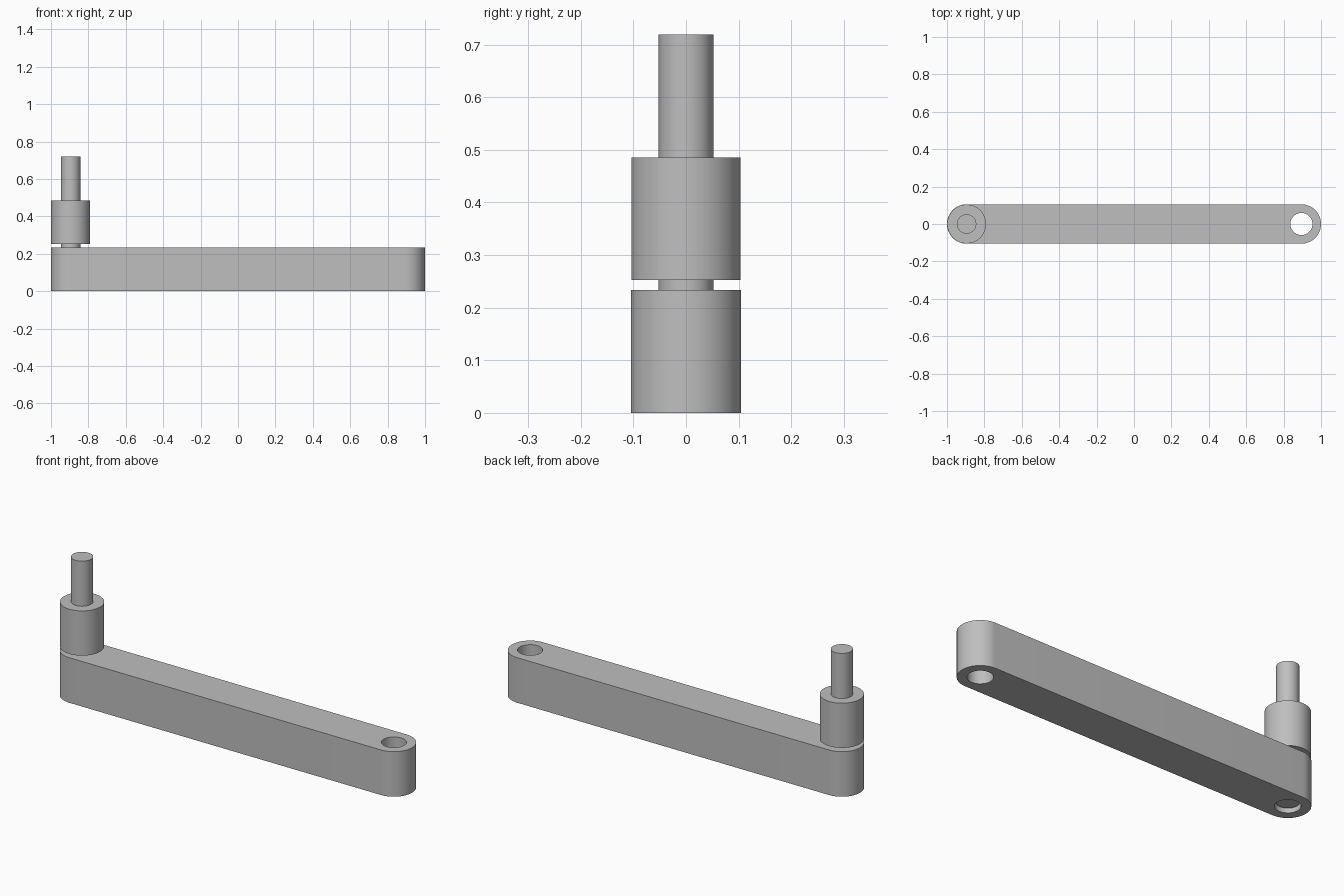
import bpy
import bmesh
import math

if "Cube" in bpy.data.objects:
    bpy.data.objects.remove(bpy.data.objects["Cube"], do_unlink=True)

SEG = 64
END_X = 0.895       # distance of the arm's end axes from the middle
ARM_R = 0.105
ARM_H = 0.234
HOLE_R = 0.059

# Single grey metal
grey = bpy.data.materials.new("grey_metal")
grey.use_nodes = True
colour = (0.52, 0.52, 0.52, 1.0)
grey.diffuse_color = colour
grey.node_tree.nodes["Principled BSDF"].inputs["Base Color"].default_value = colour


def smooth(obj):
    bpy.ops.object.select_all(action='DESELECT')
    obj.select_set(True)
    bpy.context.view_layer.objects.active = obj
    bpy.ops.object.shade_smooth_by_angle(angle=math.radians(30))


def cylinder(name, x, radius, z0, z1):
    bpy.ops.mesh.primitive_cylinder_add(vertices=SEG, radius=radius, depth=z1 - z0,
                                        location=(x, 0, (z0 + z1) / 2))
    obj = bpy.context.object
    obj.name = name
    obj.data.materials.append(grey)
    return obj


# Arm: round-ended outline extruded upward
bm = bmesh.new()
outline = []
for side, start in ((1, -math.pi / 2), (-1, math.pi / 2)):
    for i in range(SEG // 2 + 1):
        a = start + math.pi * i / (SEG // 2)
        outline.append(bm.verts.new((side * END_X + ARM_R * math.cos(a),
                                     ARM_R * math.sin(a), 0)))
base = bm.faces.new(outline)
top = bmesh.ops.extrude_face_region(bm, geom=[base])
bmesh.ops.translate(bm, vec=(0, 0, ARM_H),
                    verts=[v for v in top["geom"] if isinstance(v, bmesh.types.BMVert)])
bmesh.ops.recalc_face_normals(bm, faces=bm.faces)
mesh = bpy.data.meshes.new("crank_arm")
bm.to_mesh(mesh)
bm.free()
arm = bpy.data.objects.new("crank_arm", mesh)
bpy.context.collection.objects.link(arm)
mesh.materials.append(grey)

# Through hole at each end of the arm
for name, x in (("pin_hole_cutter", -END_X), ("shaft_hole_cutter", END_X)):
    cutter = cylinder(name, x, HOLE_R, -0.1, ARM_H + 0.1)
    cutter.hide_render = True
    cutter.display_type = 'WIRE'
    mod = arm.modifiers.new(name, 'BOOLEAN')
    mod.operation = 'DIFFERENCE'
    mod.solver = 'EXACT'
    mod.object = cutter
    bpy.context.view_layer.objects.active = arm
    bpy.ops.object.modifier_apply(modifier=mod.name)
    bpy.data.objects.remove(cutter, do_unlink=True)
smooth(arm)

# Handle pin, slightly recessed in the arm, and the sleeve around it
smooth(cylinder("handle_pin", -END_X, 0.052, 0.02, 0.719))
smooth(cylinder("handle_sleeve", -END_X, 0.104, 0.253, 0.485))
